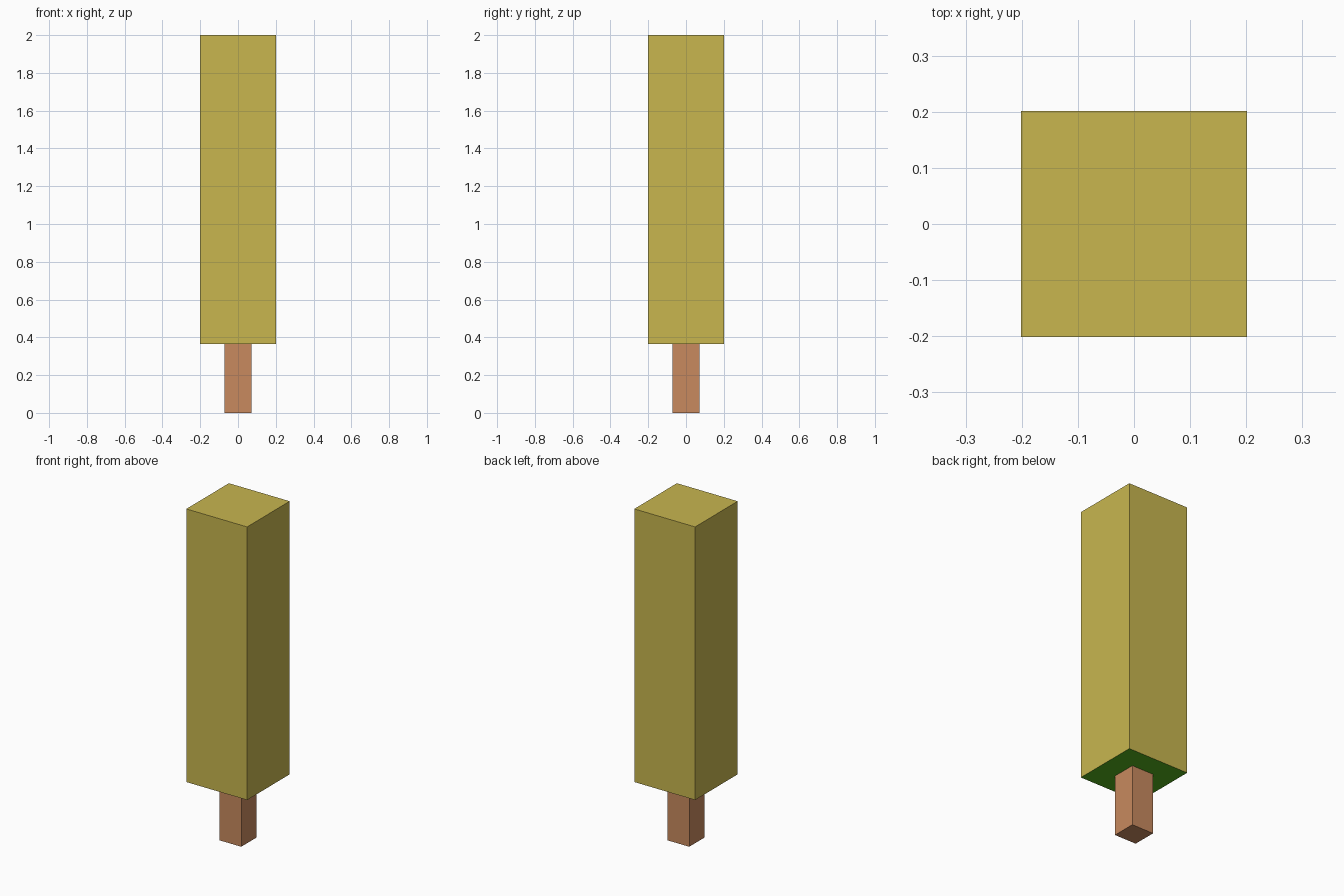
import bpy

if "Cube" in bpy.data.objects:
    bpy.data.objects.remove(bpy.data.objects["Cube"])


def material(name, rgb):
    mat = bpy.data.materials.new(name)
    mat.diffuse_color = (*rgb, 1.0)
    mat.use_nodes = True
    mat.node_tree.nodes["Principled BSDF"].inputs["Base Color"].default_value = mat.diffuse_color
    return mat


def block(name, half, z0, z1, *mats):
    bpy.ops.mesh.primitive_cube_add(size=1, location=(0, 0, (z0 + z1) / 2))
    obj = bpy.context.object
    obj.name = name
    obj.scale = (2 * half, 2 * half, z1 - z0)
    bpy.ops.object.transform_apply(location=False, rotation=False, scale=True)
    for mat in mats:
        obj.data.materials.append(mat)
    return obj


bark = material("bark", (0.578, 0.254, 0.114))
leaf = material("leaf", (0.578, 0.468, 0.078))
leaf_under = material("leaf_underside", (0.09, 0.45, 0.012))

# Trunk
block("trunk", 0.072, 0.0, 0.364, bark)

# Foliage column with a green underside
foliage = block("foliage", 0.2015, 0.364, 2.0, leaf, leaf_under)
for face in foliage.data.polygons:
    if face.normal.z < -0.5:
        face.material_index = 1
